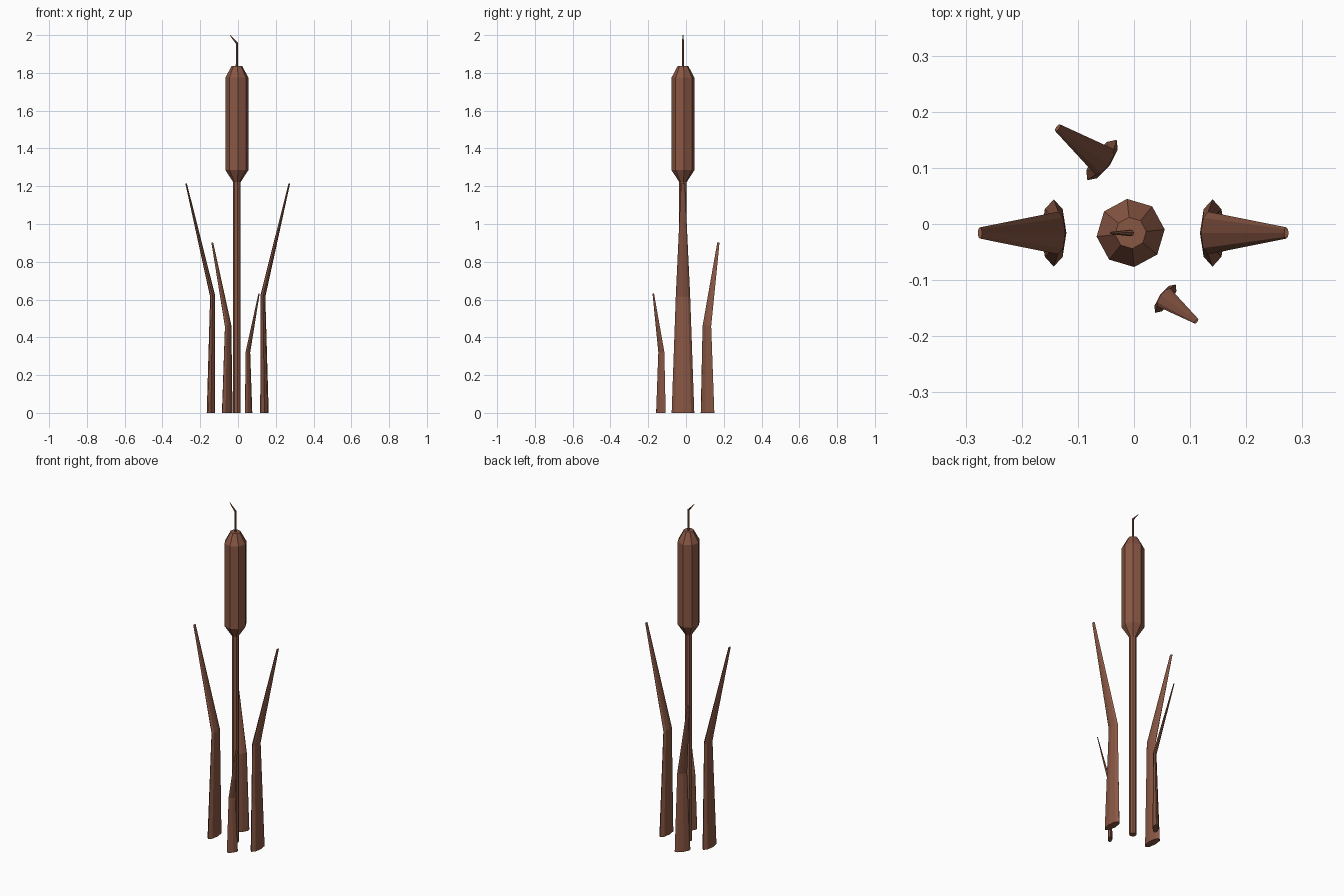
import bpy, math
from mathutils import Vector, Matrix

if "Cube" in bpy.data.objects:
    bpy.data.objects.remove(bpy.data.objects["Cube"])

SIDES = 8
brown = bpy.data.materials.new("reed brown")
brown.diffuse_color = (0.25, 0.095, 0.057, 1)
brown.use_nodes = True
brown.node_tree.nodes["Principled BSDF"].inputs["Base Color"].default_value = brown.diffuse_color


def loft(name, sections, spin=0.0, place=Matrix()):
    """Join octagonal sections (x, y, z, radius_x, radius_y, tilt) into a closed solid."""
    verts, faces = [], []
    for x, y, z, rx, ry, tilt in sections:
        turn = Matrix.Rotation(tilt, 3, 'Y')
        for i in range(SIDES):
            a = spin + math.tau * i / SIDES
            p = turn @ Vector((rx * math.cos(a), ry * math.sin(a), 0))
            verts.append(place @ (p + Vector((x, y, z))))
    for s in range(len(sections) - 1):
        for i in range(SIDES):
            j = (i + 1) % SIDES
            a, b = s * SIDES, (s + 1) * SIDES
            faces.append((a + i, a + j, b + j, b + i))
    last = (len(sections) - 1) * SIDES
    faces.append(tuple(reversed(range(SIDES))))
    faces.append(tuple(range(last, last + SIDES)))
    mesh = bpy.data.meshes.new(name)
    mesh.from_pydata(verts, [], faces)
    mesh.materials.append(brown)
    obj = bpy.data.objects.new(name, mesh)
    bpy.context.collection.objects.link(obj)
    return obj


CX, CY = -0.006, -0.016
SPIN = math.radians(6)

# Stem, seed head and bent tip
loft("stem", [(CX, CY, 0, 0.02, 0.02, 0), (CX, CY, 1.225, 0.02, 0.02, 0)], SPIN)
loft("seed_head", [(CX, CY, z, r, r, 0) for z, r in
                   ((1.222, 0.02), (1.285, 0.061), (1.775, 0.061), (1.837, 0.028))], SPIN)
loft("tip", [(CX, CY, 1.83, 0.006, 0.006, 0),
             (CX, CY, 1.957, 0.006, 0.006, -0.4),
             (-0.042, CY, 1.999, 0.0015, 0.002, -0.8)], SPIN)

# Leaves: one blade shape bending outwards along local x
blade = [(0, 0, 0, 0.0225, 0.06, 0),
         (-0.008, 0, 0.62, 0.014, 0.038, 0.45),
         (0.1315, 0, 1.214, 0.004, 0.01, 0.2)]
leaves = {"leaf_right": (0.14, CY, 0, 1.0),
          "leaf_left": (-0.143, CY, 180, 1.0),
          "leaf_back": (-0.057, 0.114, 144, 0.742),
          "leaf_front": (0.056, -0.133, -36, 0.52)}
for name, (x, y, angle, size) in leaves.items():
    place = (Matrix.Translation((x, y, 0)) @ Matrix.Rotation(math.radians(angle), 4, 'Z')
             @ Matrix.Scale(size, 4))
    loft(name, blade, 0, place)
